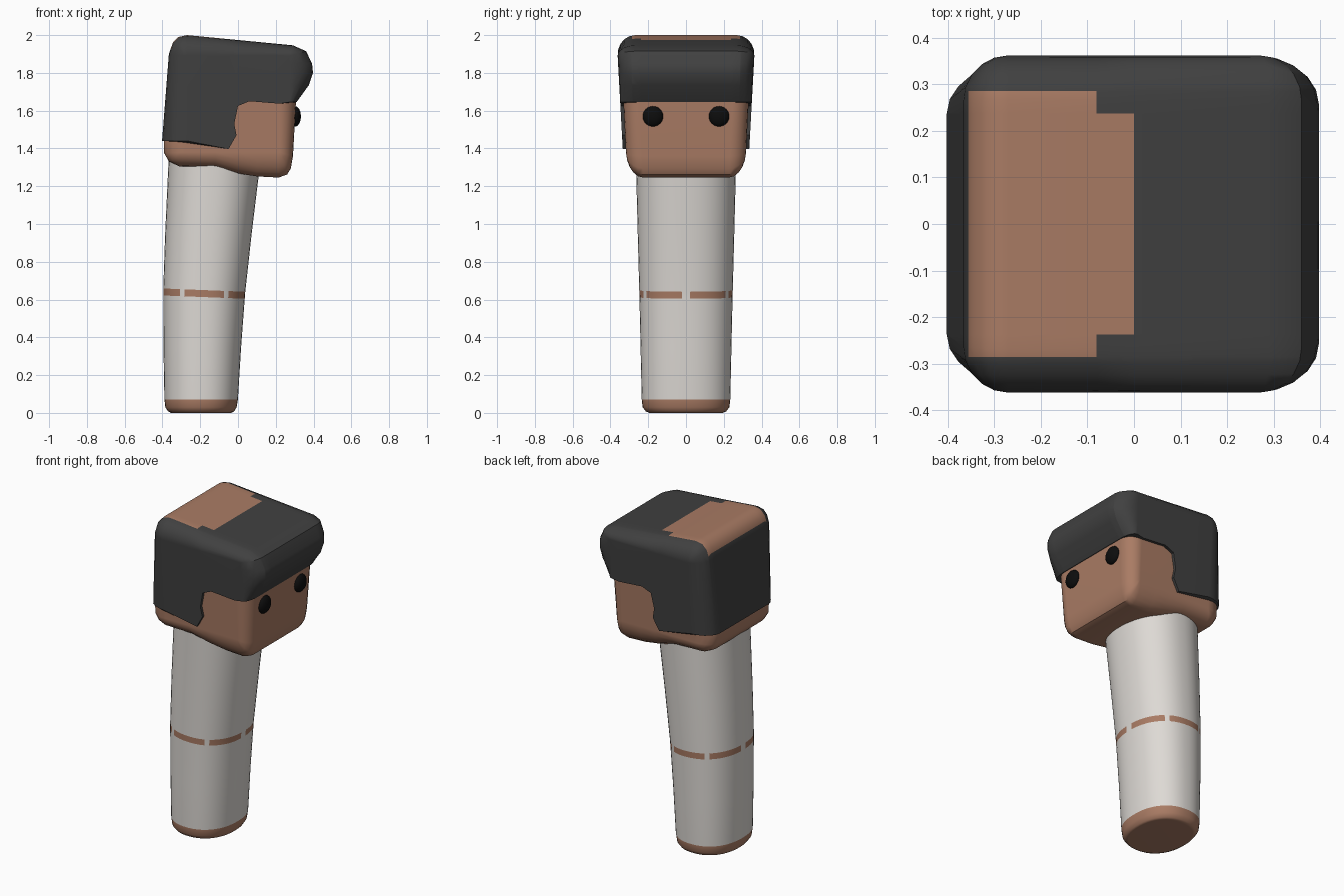
import bpy, bmesh, math
from mathutils import Vector

if "Cube" in bpy.data.objects:
    bpy.data.objects.remove(bpy.data.objects["Cube"])


def material(name, rgb):
    m = bpy.data.materials.new(name)
    m.diffuse_color = (*rgb, 1)
    m.use_nodes = True
    m.node_tree.nodes["Principled BSDF"].inputs["Base Color"].default_value = m.diffuse_color
    return m


SKIN = material("brown skin", (0.40, 0.20, 0.128))
WHITE = material("off white", (0.73, 0.70, 0.665))
HAIR = material("charcoal hair", (0.052, 0.052, 0.052))
BLACK = material("black", (0.004, 0.004, 0.004))


def finish(name, bm, mats, angle=35):
    bmesh.ops.remove_doubles(bm, verts=bm.verts, dist=1e-4)
    bmesh.ops.recalc_face_normals(bm, faces=bm.faces)
    me = bpy.data.meshes.new(name)
    bm.to_mesh(me)
    bm.free()
    for m in mats:
        me.materials.append(m)
    ob = bpy.data.objects.new(name, me)
    bpy.context.collection.objects.link(ob)
    bpy.ops.object.select_all(action='DESELECT')
    ob.select_set(True)
    bpy.context.view_layer.objects.active = ob
    bpy.ops.object.shade_smooth_by_angle(angle=math.radians(angle))
    mod = ob.modifiers.new("weighted normals", 'WEIGHTED_NORMAL')
    mod.keep_sharp = True
    return ob


def loft(bm, rings):
    """Skin a list of closed rings and cap both ends."""
    vs = [[bm.verts.new(p) for p in r] for r in rings]
    n = len(vs[0])
    for a, b in zip(vs, vs[1:]):
        for i in range(n):
            bm.faces.new((a[i], a[(i + 1) % n], b[(i + 1) % n], b[i]))
    bm.faces.new(vs[0])
    bm.faces.new(vs[-1])


def puffy(profile, core, radius, width):
    """Extrude an xz profile along y, rounding its rim towards a core box."""
    x0, x1, z0, z1 = core
    steps = [math.radians(a) for a in (90, 72, 54, 36, 18, 0)]
    rings = []
    for side, angles in ((-1, steps), (1, steps[::-1])):
        for a in angles:
            ring = []
            for x, z in profile:
                cx, cz = min(max(x, x0), x1), min(max(z, z0), z1)
                px, pz = cx + (x - cx) * math.cos(a), cz + (z - cz) * math.cos(a)
                y = width(pz) - radius * (1 - math.sin(a))
                ring.append((px, side * y, pz))
            rings.append(ring)
    bm = bmesh.new()
    loft(bm, rings)
    return bm


# Body: tapered oval column with a sleeve and a slightly tilted thin band
LEVELS = [  # z, x min, x max, half depth, tilt
    (0.0, -0.355, -0.035, 0.195, 0), (0.008, -0.37, -0.02, 0.213, 0),
    (0.03, -0.385, -0.007, 0.23, 0), (0.072, -0.39, 0.0, 0.235, 0),
    (0.35, -0.395, 0.017, 0.241, 0), (0.613, -0.396, 0.036, 0.247, -0.04),
    (0.65, -0.396, 0.039, 0.248, -0.04), (0.95, -0.386, 0.073, 0.256, 0),
    (1.38, -0.366, 0.125, 0.267, 0)]
N = 48
rings = []
for z, xa, xb, hy, tilt in LEVELS:
    ring = []
    for i in range(N):
        a = math.tau * (i + 0.5) / N
        c, s = math.cos(a), math.sin(a)
        e = 2 / 2.25
        x = (xb - xa) / 2 * math.copysign(abs(c) ** e, c)
        y = hy * math.copysign(abs(s) ** e, s)
        ring.append(((xa + xb) / 2 + x, y, z + tilt * x))
    rings.append(ring)
bm = bmesh.new()
loft(bm, rings)
for f in bm.faces:
    c = f.calc_center_median()
    sector = int((math.atan2(c.y, c.x + 0.18) % math.tau) / math.tau * N + 0.5) % N
    band = 0.62 < c.z < 0.645 and sector % 8 != 0
    f.material_index = 0 if c.z < 0.07 or band else 1
finish("body", bm, [SKIN, WHITE])

# Head: rounded block with a slightly dropped chin
head = [(-0.31, 1.305), (-0.12, 1.30), (0.0, 1.268), (0.10, 1.252), (0.215, 1.246),
        (0.26, 1.262), (0.28, 1.295), (0.291, 1.36), (0.307, 1.65), (0.31, 1.83),
        (-0.357, 1.83), (-0.393, 1.43), (-0.391, 1.375), (-0.365, 1.33)]
finish("head", puffy(head, (-0.28, 0.22, 1.38, 1.83), 0.085,
                     lambda z: 0.32 + 0.05 * (z - 1.42)), [SKIN])

# Hair: cap with an overhanging fringe and a stepped side cut
hair = [(-0.402, 1.44), (-0.05, 1.397), (-0.008, 1.47), (-0.02, 1.53), (0.0, 1.625),
        (0.06, 1.65), (0.22, 1.637), (0.31, 1.645), (0.375, 1.735), (0.397, 1.80),
        (0.392, 1.85), (0.36, 1.915), (0.29, 1.946), (-0.27, 2.0), (-0.315, 1.99),
        (-0.345, 1.96), (-0.366, 1.90)]
bm = puffy(hair, (-0.27, 0.27, 1.3, 1.89), 0.10,
           lambda z: 0.336 + 0.055 * (z - 1.42))
# Bare patch on the crown, cut into the surface
for co, no in [((-0.355, 0, 0), (1, 0, 0)), ((-0.08, 0, 0), (1, 0, 0)),
               ((0, 0, 0), (1, 0, 0)), ((0, 0.237, 0), (0, 1, 0)),
               ((0, -0.237, 0), (0, 1, 0)), ((0, 0.285, 0), (0, 1, 0)),
               ((0, -0.285, 0), (0, 1, 0))]:
    bmesh.ops.bisect_plane(bm, geom=bm.verts[:] + bm.edges[:] + bm.faces[:],
                           plane_co=Vector(co), plane_no=Vector(no), dist=1e-5)
bmesh.ops.recalc_face_normals(bm, faces=bm.faces)
for f in bm.faces:
    c = f.calc_center_median()
    limit = 0.237 if c.x > -0.08 else 0.285
    if f.normal.z > 0.3 and c.z > 1.9 and -0.355 < c.x < 0 and abs(c.y) < limit:
        f.material_index = 1
finish("hair", bm, [HAIR, SKIN])

# Eyes: flattened beads on the face
for side, name in ((-1, "left_eye"), (1, "right_eye")):
    bm = bmesh.new()
    bmesh.ops.create_uvsphere(bm, u_segments=24, v_segments=12, radius=1)
    bmesh.ops.scale(bm, vec=(0.03, 0.054, 0.054), verts=bm.verts)
    bmesh.ops.translate(bm, vec=(0.303, side * 0.175, 1.57), verts=bm.verts)
    finish(name, bm, [BLACK])
